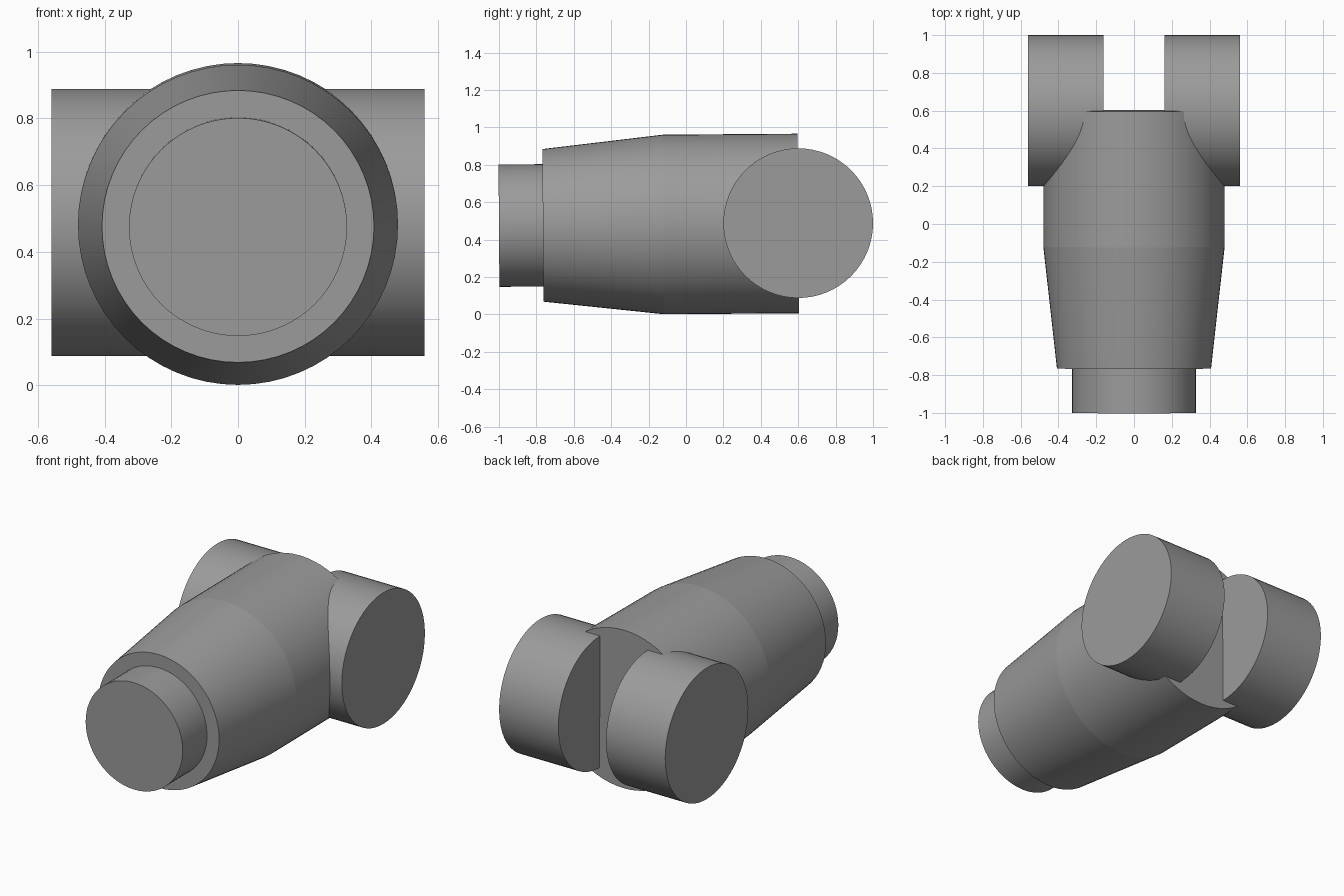
import bpy, bmesh, math

if "Cube" in bpy.data.objects:
    bpy.data.objects.remove(bpy.data.objects["Cube"])

SIDES = 64

grey = bpy.data.materials.new("dark_grey")
grey.diffuse_color = (0.33, 0.33, 0.33, 1)
grey.use_nodes = True
grey.node_tree.nodes["Principled BSDF"].inputs["Base Color"].default_value = grey.diffuse_color


def lathe(name, profile, location, rotation):
    """Closed solid turned about local z from (height, radius) pairs."""
    bm = bmesh.new()
    rings = []
    for h, r in profile:
        rings.append([bm.verts.new((r * math.cos(2 * math.pi * i / SIDES),
                                    r * math.sin(2 * math.pi * i / SIDES), h))
                      for i in range(SIDES)])
    for a, b in zip(rings, rings[1:]):
        for i in range(SIDES):
            j = (i + 1) % SIDES
            bm.faces.new((a[i], a[j], b[j], b[i])).smooth = True
    bm.faces.new(rings[0][::-1])
    bm.faces.new(rings[-1])
    # Keep every profile corner crisp, the round sides smooth
    for ring in rings:
        for i in range(SIDES):
            bm.edges.get((ring[i], ring[(i + 1) % SIDES])).smooth = False
    mesh = bpy.data.meshes.new(name)
    bm.to_mesh(mesh)
    bm.free()
    mesh.materials.append(grey)
    obj = bpy.data.objects.new(name, mesh)
    obj.location = location
    obj.rotation_euler = rotation
    bpy.context.collection.objects.link(obj)
    return obj


# Stepped, tapered barrel, very slightly tilted upward to the back
tilt = math.radians(-90 + 0.42)
lathe("barrel",
      [(-0.88, 0.327), (-0.645, 0.327), (-0.645, 0.408), (0, 0.48), (0.72, 0.48)],
      (0, -0.12, 0.481), (tilt, 0, 0))

# Pair of round hinge lugs with a gap between them
for name, side in (("right_hinge_lug", 1), ("left_hinge_lug", -1)):
    lathe(name, [(0.161, 0.4), (0.56, 0.4)],
          (0, 0.6, 0.488), (0, side * math.pi / 2, 0))
